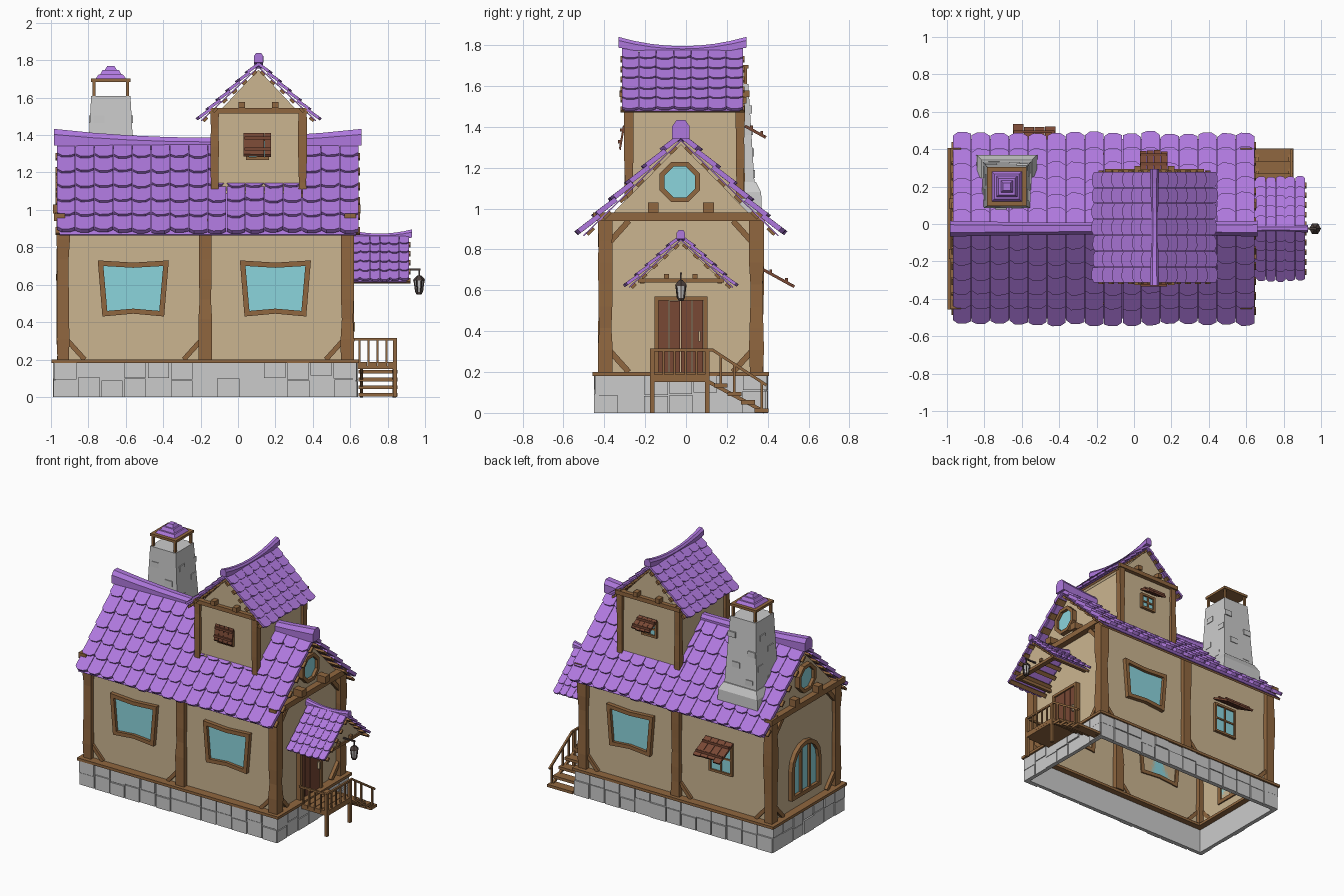
import bpy, bmesh, random
from math import radians, pi, sin, cos
from mathutils import Matrix, Vector

if "Cube" in bpy.data.objects:
    bpy.data.objects.remove(bpy.data.objects["Cube"])

random.seed(4)
rnd = random.uniform
COL = dict(tile=(.43, .19, .73), plaster=(.60, .46, .28), wood=(.28, .135, .05),
           shutter=(.19, .065, .035), glass=(.26, .66, .72), iron=(.07, .05, .045))
MATS = {}
for k, c in COL.items():
    MATS[k] = bpy.data.materials.new(k)
    MATS[k].diffuse_color = (*c, 1)
parts = {}
I = Matrix()

def loft(name, mat, rings, M=I, cap=True, loop=False):
    bm = parts.setdefault(name, (bmesh.new(), mat))[0]
    vs = [[bm.verts.new(M @ Vector(p)) for p in r] for r in rings]
    n = len(vs[0])
    for a, b in zip(vs, vs[1:] + (vs[:1] if loop else [])):
        for i in range(n):
            bm.faces.new((a[i], a[(i + 1) % n], b[(i + 1) % n], b[i]))
    if cap and not loop:
        bm.faces.new(vs[0])
        bm.faces.new(vs[-1])

def prism(name, mat, outline, n0, n1, M=I):
    loft(name, mat, [[(u, v, n) for u, v in outline] for n in (n0, n1)], M)

def box(name, mat, x0, x1, y0, y1, z0, z1, M=I):
    prism(name, mat, [(x0, y0), (x1, y0), (x1, y1), (x0, y1)], z0, z1, M)

def bar(name, mat, a, b, w, seg=1, wob=0):
    a, b = Vector(a), Vector(b)
    q = (b - a).to_track_quat('Z', 'Y')
    rings = []
    for i in range(seg + 1):
        h, c = w / 2 * (1 + rnd(-wob, wob)), a.lerp(b, i / seg)
        rings.append([c + q @ Vector((sx * h, sy * h, 0)) for sx, sy in ((-1, -1), (1, -1), (1, 1), (-1, 1))])
    loft(name, mat, rings)

def face(a, x, y, z):
    # local frame of a wall: u right, v up, n outward (0 front, 90 right, 180 back, 270 left)
    return Matrix.Translation((x, y, z)) @ Matrix.Rotation(radians(a), 4, 'Z') @ Matrix.Rotation(pi / 2, 4, 'X')

def window(name, outline, w, M, depth=.03):
    hw, hv = max(p[0] for p in outline), max(p[1] for p in outline)
    inner = [(u * (1 - w / hw), v * (1 - w / hv)) for u, v in outline]
    ring = [[(u, v, n) for u, v in o] for o, n in ((outline, -.01), (outline, depth), (inner, depth), (inner, -.01))]
    loft(name + "_frame", 'wood', ring, M, loop=True)
    prism(name + "_glass", 'glass', inner, 0, .008, M)

def shuttered(name, M, w, h, reach, drop):
    # four-pane window with planked awning shutter hinged at the top
    window(name, [(-w, -h), (w, -h), (w, h), (-w, h)], .016, M, .02)
    box(name + "_frame", 'wood', -.006, .006, -h, h, 0, .016, M)
    box(name + "_frame", 'wood', -w, w, -.006, .006, 0, .015, M)
    for i in range(4):
        u = (-w + i * w / 2) * 1.2
        d = rnd(.93, 1.04)
        top, low = (.02, h + .015), (.02 + reach * d, h + .015 - drop * d)
        loft(name + "_shutter", 'shutter', [[(x, top[1], top[0]), (x, low[1], low[0]), (x, low[1] + .012, low[0] + .008),
             (x, top[1] + .012, top[0] + .008)] for x in (u, u + w * .57)], M)
    for t in (.25, .75):
        v, n = h + .03 - drop * t, .03 + reach * t
        box(name + "_shutter", 'shutter', -w * 1.15, w * 1.15, v - .008, v + .008, n - .006, n + .008, M)

def roof(name, M, l0, l1, half, zr, drop, rows, cols, cap, lift):
    S = Vector((half, drop)).length
    e, w = S / rows, (l1 - l0) / cols
    for sd in (-1, 1):
        down, up = Vector((0, sd * half, -drop)) / S, Vector((0, sd * drop, half)) / S
        P = lambda l, s, n: Vector((l, 0, zr)) + down * s + up * n
        slab = lambda part, mat, a, b, s0, s1, n0, n1: loft(part, mat, [[P(l, s0, n0), P(l, s1, n0), P(l, s1, n1), P(l, s0, n1)] for l in (a, b)], M)
        slab(name + "_deck", 'tile', l0 + .015, l1 - .015, 0, S - .01, -.004, .002)
        for r in range(rows):
            slab(name + "_battens", 'wood', l0 - .006, l1 + .006, (r + .35) * e, (r + .75) * e, -.018, -.003)
            for c in range(cols):
                l, j, t = l0 + (c + .5) * w, rnd(-.1, .06), .22 * e
                k = rnd(-.06, .06)
                outl = [(-.5, -.2), (.5, -.2), (.5, .83 + j + k), (.22, .99 + j), (-.22, 1.0 + j), (-.5, .83 + j - k)]
                ring = lambda h: [P(l + a * w * .97, (r + b) * e, .003 + max(b, 0) * .15 * e + h) for a, b in outl]
                loft(name + "_tiles", 'tile', [ring(0), ring(t)], M)
    # sagging ridge cap flaring at both ends
    rings = []
    for i in range(9):
        t = i / 4 - 1
        k, z = cap * (.75 + .25 * t * t), zr + lift * t * t
        prof = [(-.5, -.25), (-.5, .45), (-.25, .8), (.25, .8), (.5, .45), (.5, -.25)]
        rings.append([((l0 + l1) / 2 + t * ((l1 - l0) / 2 + .015), a * k, z + b * k) for a, b in prof])
    loft(name + "_ridge_cap", 'tile', rings, M)

def gabled_walls(name, M, l0, l1, h, z0, z1, apex):
    # open-bottomed shell
    bm = parts.setdefault(name, (bmesh.new(), 'plaster'))[0]
    pr = [(-h, z0), (-h, z1), (0, apex), (h, z1), (h, z0)]
    a, b = [[bm.verts.new(M @ Vector((l, y, z))) for y, z in pr] for l in (l0, l1)]
    bm.faces.new(a)
    bm.faces.new(b)
    for i in range(4):
        bm.faces.new((a[i], a[i + 1], b[i + 1], b[i]))

# foundation: hollow ring of uneven stone blocks
X0, X1, Y0, Y1 = -.985, .635, -.445, .395
cx, cy = (X0 + X1) / 2, (Y0 + Y1) / 2
for a, x, y, L in ((0, cx, Y0, X1 - X0), (90, X1, cy, Y1 - Y0), (180, cx, Y1, X1 - X0), (270, X0, cy, Y1 - Y0)):
    M = face(a, x, y, 0)
    box("foundation_core", None, -L / 2 + .012, L / 2 - .012, 0, .18, -.03, -.008, M)
    n = round(L / .125)
    for i in range(n):
        u0, u1 = -L / 2 + i * L / n, -L / 2 + (i + 1) * L / n
        m = rnd(.08, .11)
        for z0, z1 in ((0, m), (m + .005, .18)):
            box("foundation_stones", None, u0 + rnd(0, .005), u1 - rnd(.002, .008), z0, z1, -.02, rnd(-.003, .006), M)
    box("sill_beam", 'wood', -L / 2 - .012, L / 2 + .012, .18, .2, -.075, .012, M)

# main walls, posts, braces
HM = Matrix.Translation((0, -.025, 0))
gabled_walls("house_walls", HM, -.94, .585, .37, .19, .94, 1.315)
for y in (-.395, .345):
    for x in (-.935, -.175, .585):
        bar("wall_posts", 'wood', (x, y, .2), (x, y, .95), .066, 7, .12)
    yy = y + (-.005 if y < 0 else .005)
    for x, d in ((-.91, 1), (-.2, -1), (.56, -1)):
        bar("braces", 'wood', (x, yy, .3), (x + d * .09, yy, .2), .026)
for x, a in ((.59, 90), (-.945, 270)):
    M = face(a, x, -.025, 0)
    box("gable_beam", 'wood', -.43, .43, .94, .98, -.02, .04, M)
    for s in (-1, 1):
        box("beam_ends", 'wood', s * .135 - .026, s * .135 + .026, .98, 1.03, -.01, .065 if a == 90 else .045, M)
        for v0, v1 in ((.3, .2), (.84, .94)):
            bar("braces", 'wood', M @ Vector((s * .345, v0, .005)), M @ Vector((s * .255, v1, .005)), .028)
    # octagonal gable windows
    window("round_window", [(.107 * cos((i + .5) * pi / 4), .107 * sin((i + .5) * pi / 4)) for i in range(8)], .024, face(a, x, -.03, 1.13))

# flared windows
flare = [(-.165, -.15), (0, -.135), (.165, -.15), (.19, .15), (0, .138), (-.19, .15)]
for a, x, y in ((0, -.56, -.395), (0, .2, -.395), (180, .2, .345)):
    window("wall_window", flare, .03, face(a, x, y, .58))
shuttered("back_window", face(180, -.535, .345, .57), .095, .115, .155, .085)

# arched window on the left end
M = face(270, -.94, -.025, .47)
arch = [(-.17, -.19), (.17, -.19)] + [(.17 * cos(t * pi / 8), .03 + .17 * sin(t * pi / 8)) for t in range(9)]
window("arched_window", arch, .03, M)
for u in (-.05, .05):
    box("arched_window_frame", 'wood', u - .009, u + .009, -.17, .165, 0, .022, M)

# main roof
roof("main_roof", HM, -.97, .645, .485, 1.335, .475, 6, 16, .085, .03)

# dormer tower
DM = Matrix.Translation((.11, 0, 0)) @ Matrix.Rotation(pi / 2, 4, 'Z')
gabled_walls("dormer_walls", DM, -.28, .265, .235, 1.0, 1.5, 1.75)
roof("dormer_roof", DM, -.315, .28, .315, 1.765, .295, 6, 7, .05, .035)
for y, a in ((-.28, 0), (.265, 180)):
    for x in (-.125, .345):
        bar("dormer_posts", 'wood', (x, y, 1.05), (x, y, 1.53), .042, 5, .13)
    M = face(a, .11, y, 0)
    box("dormer_beam", 'wood', -.265, .265, 1.515, 1.545, -.01, .03, M)
    for s in (-.09, .09):
        box("beam_ends", 'wood', s - .017, s + .017, 1.545, 1.578, -.01, .045, M)
    shuttered("dormer_window", face(a, .105, y, 1.325), .062, .058, *((.02, .115) if a == 0 else (.1, .055)))

# chimney
def square(hx, hy, z, x=-.68, y=.2):
    return [(x - hx, y - hy, z), (x + hx, y - hy, z), (x + hx, y + hy, z), (x - hx, y + hy, z)]
loft("chimney_base", None, [square(.165, .15, .97, y=.22), square(.16, .148, 1.08, y=.22), square(.135, .128, 1.13, y=.215)])
loft("chimney_stack", None, [square(.135, .13, 1.05, y=.21), square(.105, .105, 1.61)])
for a in range(0, 360, 90):
    for i in range(4):
        z = 1.17 + i * .105
        r = .131 - (z - 1.05) * .045
        M = face(a, -.68, .205, z)
        u = (-1) ** i * rnd(.03, .085)
        box("chimney_stones", None, u - .03, u + .03, -.02, .02, r - .03, r + .006, M)
for sx in (-1, 1):
    for sy in (-1, 1):
        bar("chimney_posts", 'wood', (-.68 + sx * .09, .2 + sy * .09, 1.6), (-.68 + sx * .09, .2 + sy * .09, 1.69), .016)
loft("chimney_plate", 'wood', [square(.105, .105, 1.685), square(.105, .105, 1.703)])
for h0, h1, z in ((.082, .066, 1.7), (.056, .044, 1.725), (.034, .02, 1.745)):
    loft("chimney_cap", 'tile', [square(h0, h0, z), square(h1, h1, z + .023)])

# planked door
M = face(90, .585, -.025, 0)
for i in range(4):
    box("door_planks", 'shutter', -.112 + i * .056, -.06 + i * .056, .2, .55 + rnd(-.005, .005), 0, .02 + rnd(0, .006), M)
for s in (-1, 1):
    box("door_frame", 'wood', s * .12 - .01, s * .12 + .01, .2, .565, 0, .035, M)
box("door_frame", 'wood', -.13, .13, .55, .57, 0, .035, M)
box("door_handle", 'plaster', .085, .097, .35, .4, .02, .04, M)

# porch canopy
roof("porch_roof", HM, .6, .915, .262, .848, .24, 5, 6, .042, .014)
M = face(90, .87, -.025, 0)
prism("porch_gable", 'plaster', [(-.2, .65), (.2, .65), (0, .835)], -.01, .01, M)
box("porch_beam", 'wood', -.21, .21, .637, .657, -.015, .02, M)
for s in (-1, 1):
    box("beam_ends", 'wood', s * .07 - .012, s * .07 + .012, .657, .68, 0, .03, M)
    bar("porch_beam", 'wood', (.585, -.025 + s * .19, .645), (.88, -.025 + s * .19, .645), .022)

# hanging lantern
def ngon(r, z):
    return [(.968 + r * cos(i * pi / 3), -.025 + r * sin(i * pi / 3), z) for i in range(6)]
bar("lantern_bracket", 'iron', (.88, -.025, .682), (.975, -.025, .682), .01)
bar("lantern_bracket", 'iron', (.968, -.025, .64), (.968, -.025, .685), .008)
loft("lantern_cap", 'iron', [ngon(.032, .622), ngon(.03, .63), ngon(.01, .65)])
loft("lantern_body", None, [ngon(.017, .56), ngon(.025, .622)])
loft("lantern_base", 'iron', [ngon(.014, .548), ngon(.02, .562)])
for p, q in zip(ngon(.018, .56), ngon(.027, .625)):
    bar("lantern_ribs", 'iron', p, q, .006)

# landing, railings and steps
for i in range(4):
    x = .64 + i * .0535
    box("landing", 'wood', x, x + .05, -.175, .115, .165, .188)
box("landing", 'wood', .64, .85, -.17, .11, .15, .166)
for y in (-.165, .105):
    bar("landing_posts", 'wood', (.84, y, 0), (.84, y, .31), .022)
bar("railing", 'wood', (.62, -.165, .308), (.85, -.165, .308), .014)
bar("railing", 'wood', (.84, -.175, .308), (.84, .135, .308), .014)
for i in range(4):
    bar("railing", 'wood', (.65 + i * .048, -.165, .18), (.65 + i * .048, -.165, .305), .01)
    bar("railing", 'wood', (.84, -.11 + i * .054, .18), (.84, -.11 + i * .054, .305), .01)
for i, (y, z) in enumerate(((.17, .135), (.237, .093), (.304, .052), (.37, .012))):
    box("steps", 'wood', .645, .852, y - .034, y + .034, z - .01, z + .01)
    if i % 2 or i == 0:
        bar("railing", 'wood', (.84, y, z), (.84, y, z + .145), .012)
bar("railing", 'wood', (.84, .13, .308), (.84, .395, .135), .014)
for x in (.66, .835):
    bar("stringers", 'wood', (x, .105, .155), (x, .385, .005), .018)

# turn collected parts into objects
for name, (bm, mat) in parts.items():
    bmesh.ops.recalc_face_normals(bm, faces=bm.faces[:])
    me = bpy.data.meshes.new(name)
    bm.to_mesh(me)
    bm.free()
    if mat:
        me.materials.append(MATS[mat])
    bpy.context.collection.objects.link(bpy.data.objects.new(name, me))

for m in bpy.data.materials:
    if m.users and not m.is_grease_pencil:
        m.use_nodes = True
        m.node_tree.nodes["Principled BSDF"].inputs["Base Color"].default_value = m.diffuse_color
